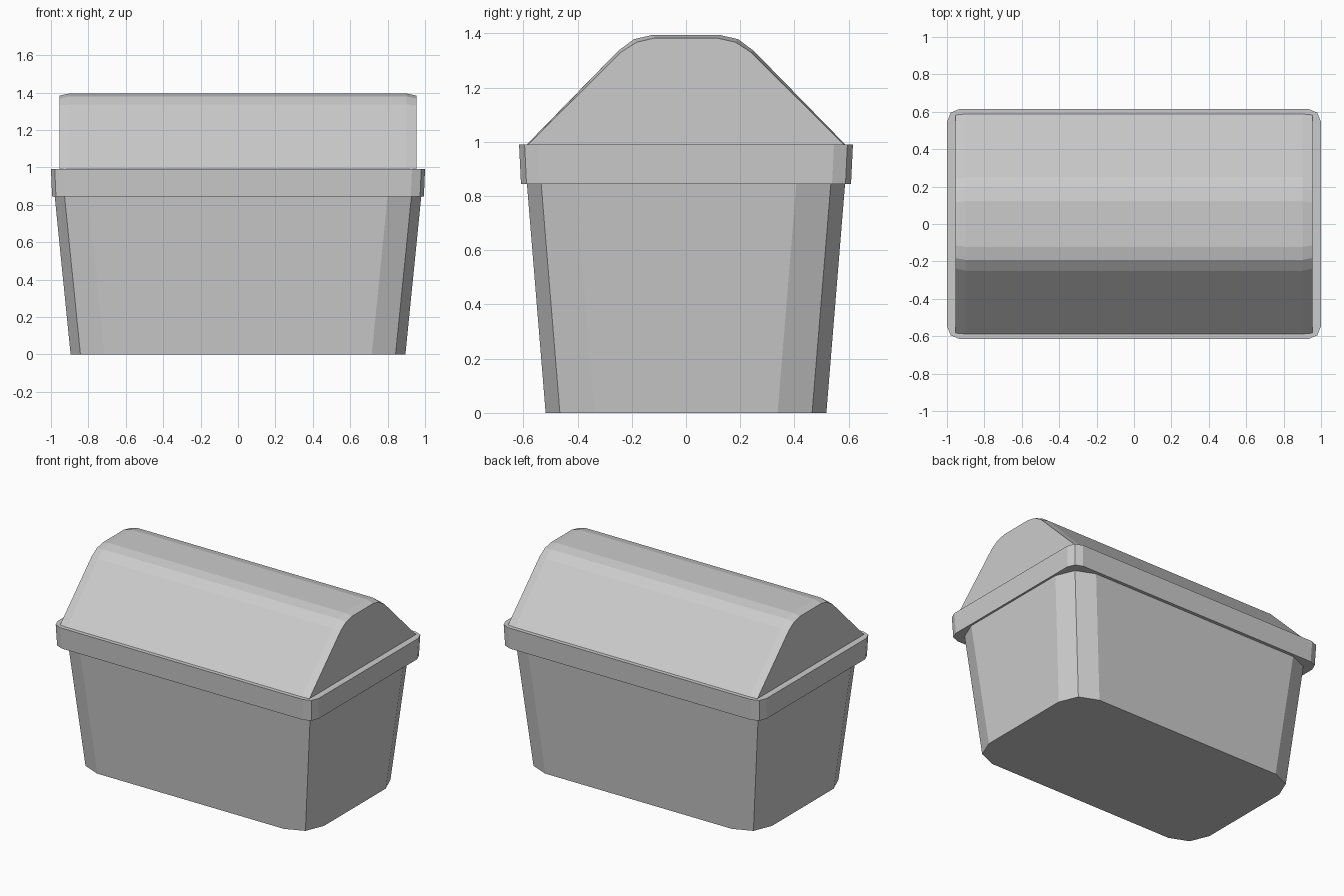
import bpy, math

if "Cube" in bpy.data.objects:
    bpy.data.objects.remove(bpy.data.objects["Cube"])


def ring(hx, hy, r, z):
    """Rounded rectangle with two segments per corner."""
    pts = []
    for k, (sx, sy) in enumerate([(1, 1), (-1, 1), (-1, -1), (1, -1)]):
        for i in range(3):
            a = math.radians(90 * k + 45 * i)
            pts.append((sx * (hx - r) + r * math.cos(a),
                        sy * (hy - r) + r * math.sin(a), z))
    return pts


def loft(name, rings, cap_start=True, cap_end=True):
    """Skin a stack of matching closed rings."""
    n = len(rings[0])
    verts = [p for r in rings for p in r]
    faces = []
    for k in range(len(rings) - 1):
        a, b = k * n, (k + 1) * n
        for i in range(n):
            j = (i + 1) % n
            faces.append((a + i, a + j, b + j, b + i))
    if cap_start:
        faces.append(tuple(reversed(range(n))))
    if cap_end:
        faces.append(tuple(range(len(verts) - n, len(verts))))
    mesh = bpy.data.meshes.new(name)
    mesh.from_pydata(verts, [], faces)
    obj = bpy.data.objects.new(name, mesh)
    bpy.context.collection.objects.link(obj)
    return obj


# Tapered tub with rounded corners
loft("tub", [ring(0.895, 0.518, 0.18, 0), ring(0.98, 0.587, 0.18, 0.845)],
     cap_end=False)

# Overhanging rim: underside, outer band and flat top
loft("rim", [ring(0.98, 0.587, 0.18, 0.845), ring(0.994, 0.609, 0.07, 0.845),
             ring(1.0, 0.616, 0.07, 0.99)], cap_start=False)


# Arched lid with slightly eased ends
def section(x, half):
    pts = [(-y, z) for y, z in half] + [(y, z) for y, z in reversed(half)]
    return [(x, y, z) for y, z in reversed(pts)][::-1]


full = [(0.588, 0.99), (0.25, 1.336), (0.192, 1.379), (0.122, 1.395)]
end = [(0.583, 0.99), (0.238, 1.332), (0.182, 1.368), (0.115, 1.383)]
lid = loft("lid", [section(0.955, end), section(0.9, full),
                   section(-0.9, full), section(-0.955, end)])

# Consistent outward normals on the lid
import bmesh
bm = bmesh.new()
bm.from_mesh(lid.data)
bmesh.ops.recalc_face_normals(bm, faces=bm.faces)
bm.to_mesh(lid.data)
bm.free()
